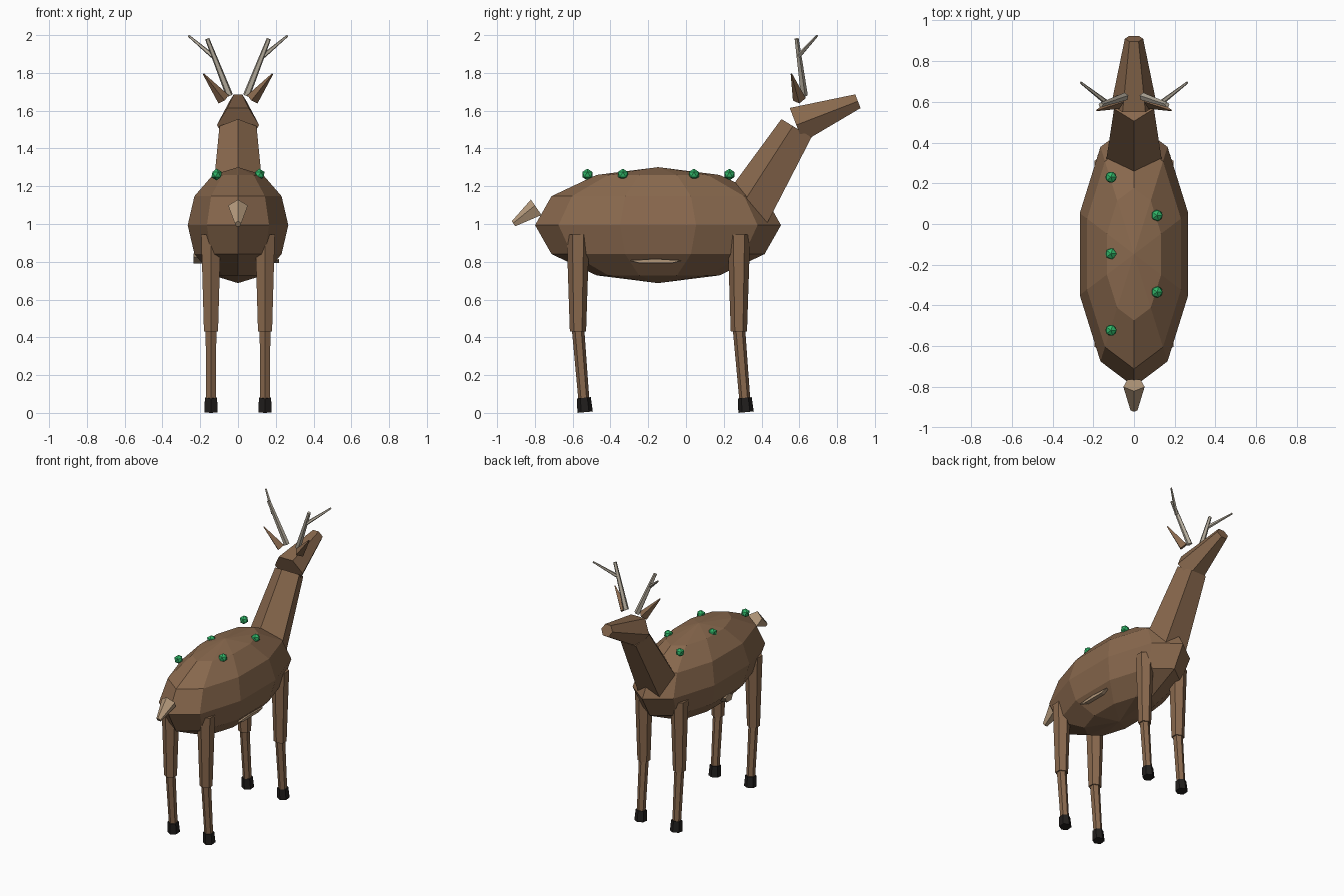
import bpy, bmesh, math
from mathutils import Vector, Matrix

if "Cube" in bpy.data.objects:
    bpy.data.objects.remove(bpy.data.objects["Cube"])


def material(name, rgb):
    m = bpy.data.materials.new(name)
    m.diffuse_color = (*rgb, 1)
    m.use_nodes = True
    m.node_tree.nodes["Principled BSDF"].inputs["Base Color"].default_value = m.diffuse_color
    return m


FUR = material("fur", (0.25, 0.14, 0.075))
TAN = material("tan_fur", (0.46, 0.32, 0.20))
BONE = material("bone", (0.47, 0.42, 0.34))
HOOF = material("hoof", (0.015, 0.013, 0.012))
GREEN = material("green", (0.03, 0.47, 0.14))


def finish(name, bm, mat):
    bmesh.ops.recalc_face_normals(bm, faces=bm.faces)
    me = bpy.data.meshes.new(name)
    bm.to_mesh(me)
    bm.free()
    me.materials.append(mat)
    ob = bpy.data.objects.new(name, me)
    bpy.context.collection.objects.link(ob)
    return ob


def taper(name, p0, p1, r0, r1, sides, mat, up=(0, 0, 1), twist=0.0):
    """Flat-sided frustum between two points; a radius may be (up, sideways)."""
    p0, p1 = Vector(p0), Vector(p1)
    axis = (p1 - p0).normalized()
    up = Vector(up)
    up = (up - axis * up.dot(axis)).normalized()
    side = axis.cross(up)
    bm = bmesh.new()
    rings = []
    for p, r in ((p0, r0), (p1, r1)):
        ru, rs = r if isinstance(r, tuple) else (r, r)
        angles = [twist + math.tau * k / sides for k in range(sides)]
        rings.append([bm.verts.new(p + up * ru * math.cos(a) + side * rs * math.sin(a))
                      for a in angles])
    for k in range(sides):
        j = (k + 1) % sides
        bm.faces.new((rings[0][k], rings[0][j], rings[1][j], rings[1][k]))
    bm.faces.new(rings[0])
    bm.faces.new(rings[1])
    return finish(name, bm, mat)


# Body: low-poly sphere stretched along y
bm = bmesh.new()
bmesh.ops.create_uvsphere(bm, u_segments=10, v_segments=6, radius=1.0)
bmesh.ops.transform(bm, verts=bm.verts, matrix=Matrix.Translation((0, -0.148, 0.994))
                    @ Matrix.Diagonal((0.28, 0.651, 0.307, 1)))
finish("body", bm, FUR)

# Neck with a ridge along its back, head with a flat top
taper("neck", (0, 0.30, 1.02), (0, 0.593, 1.502), 0.152, 0.103, 5, FUR, up=(0, -1, 0))
taper("head", (0, 0.584, 1.524), (0, 0.91, 1.65), 0.112, 0.045, 6, FUR, twist=math.pi / 6)

# Tail and belly patch
taper("tail", (0, -0.79, 1.084), (0, -0.912, 1.0), 0.055, 0.018, 5, TAN)
taper("belly_patch", (0.218, -0.16, 0.803), (-0.235, -0.16, 0.815),
      (0.012, 0.145), (0.03, 0.045), 5, TAN)

for label, s in (("right", 1), ("left", -1)):
    # Ears and antlers
    taper(f"{label}_ear", (s * 0.076, 0.60, 1.66), (s * 0.183, 0.558, 1.795),
          0.035, 0.004, 4, FUR, up=(0, 1, 0))
    taper(f"{label}_antler_beam", (s * 0.045, 0.625, 1.68), (s * 0.163, 0.585, 1.98),
          0.020, 0.012, 5, BONE, up=(0, 1, 0))
    taper(f"{label}_antler_tine", (s * 0.135, 0.597, 1.89), (s * 0.262, 0.695, 1.997),
          0.013, 0.006, 5, BONE, up=(0, 1, 0))
    # Legs: upper, lower and hoof
    x = s * 0.143
    for end, y in (("front", 0.28), ("rear", -0.572)):
        for part, y0, z0, y1, z1, r0, r1, mat in (
                ("upper_leg", 0, 0.945, 0, 0.43, 0.06, 0.043, FUR),
                ("lower_leg", 0.0, 0.45, 0.032, 0.06, 0.033, 0.029, FUR),
                ("hoof", 0.031, 0.08, 0.038, 0.004, 0.037, 0.041, HOOF)):
            taper(f"{end}_{label}_{part}", (x, y + y0, z0), (x, y + y1, z1),
                  r0, r1, 6, mat, up=(0, 1, 0))

# Green studs alternating along the back
for i in range(5):
    bm = bmesh.new()
    bmesh.ops.create_icosphere(bm, subdivisions=1, radius=0.031)
    where = (0.113 * (-1) ** (i + 1), 0.23 - 0.188 * i, 1.262)
    bmesh.ops.translate(bm, verts=bm.verts, vec=where)
    finish(f"back_stud_{i + 1}", bm, GREEN)
